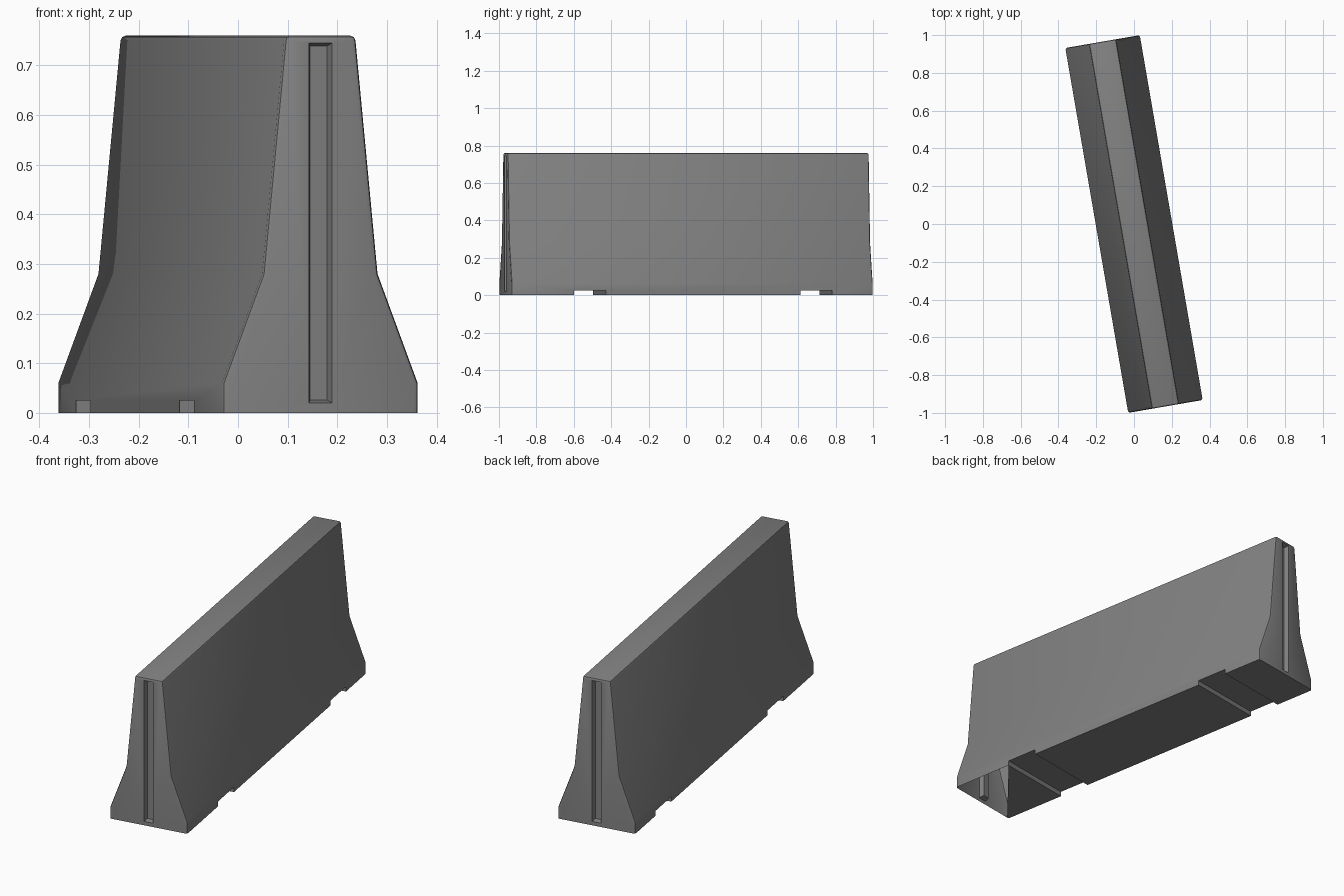
import bpy, bmesh, math
from mathutils import Matrix

if "Cube" in bpy.data.objects:
    bpy.data.objects.remove(bpy.data.objects["Cube"])

L, W, H = 0.98, 0.20, 0.76        # half length, half base width, height
SPIN = math.radians(9.78)

concrete = bpy.data.materials.new("concrete grey")
concrete.diffuse_color = (0.22, 0.22, 0.22, 1)
concrete.use_nodes = True
concrete.node_tree.nodes["Principled BSDF"].inputs["Base Color"].default_value = concrete.diffuse_color


def make_object(name, bm):
    bmesh.ops.recalc_face_normals(bm, faces=bm.faces)
    me = bpy.data.meshes.new(name)
    bm.to_mesh(me)
    bm.free()
    me.materials.append(concrete)
    ob = bpy.data.objects.new(name, me)
    bpy.context.collection.objects.link(ob)
    return ob


# barrier body: stepped profile extruded along its length
side = [(W, 0), (W, 0.06), (0.118, 0.28), (0.072, H)]
profile = side + [(-x, z) for x, z in reversed(side)]
bm = bmesh.new()
end = bm.faces.new([bm.verts.new((x, -L, z)) for x, z in profile])
ext = bmesh.ops.extrude_face_region(bm, geom=[end], use_keep_orig=True)
bmesh.ops.translate(bm, vec=(0, 2 * L, 0),
                    verts=[g for g in ext["geom"] if isinstance(g, bmesh.types.BMVert)])


# soften the end outlines and the top edges
def is_soft(e):
    a, b = (v.co for v in e.verts)
    if max(a.z, b.z) < 0.001:
        return False
    return abs(a.y - b.y) < 0.001 or min(a.z, b.z) > H - 0.001


bmesh.ops.bevel(bm, geom=[e for e in bm.edges if is_soft(e)], offset=0.01,
                segments=2, profile=0.5, affect='EDGES')
body = make_object("barrier_body", bm)

cutters = []
# tapered joint slot in each end
for s in (-1, 1):
    bm = bmesh.new()
    rings = []
    for depth, t in ((0.02, -0.0048), (-0.025, 0.006)):
        y = s * (L + depth)
        x, z0, z1 = 0.0235 - t, 0.02 + t, 0.745 - t
        rings.append([bm.verts.new(c) for c in
                      ((-x, y, z0), (x, y, z0), (x, y, z1), (-x, y, z1))])
    for r in rings:
        bm.faces.new(r)
    for i in range(4):
        j = (i + 1) % 4
        bm.faces.new((rings[0][i], rings[0][j], rings[1][j], rings[1][i]))
    cutters.append(make_object("slot_cutter", bm))

# lifting channels across the underside
for y in (-0.555, 0.672):
    bm = bmesh.new()
    bmesh.ops.create_cube(bm, size=1, matrix=Matrix.Translation((0, y, 0))
                          @ Matrix.Diagonal((0.6, 0.172, 0.05, 1)))
    cutters.append(make_object("channel_cutter", bm))

bpy.context.view_layer.objects.active = body
for c in cutters:
    c.hide_render = True
    m = body.modifiers.new("cut", 'BOOLEAN')
    m.operation, m.solver, m.object = 'DIFFERENCE', 'EXACT', c
    bpy.ops.object.modifier_apply(modifier=m.name)
for c in cutters:
    bpy.data.objects.remove(c)

# open corner under the front end, then turn the barrier into place
bm = bmesh.new()
bm.from_mesh(body.data)
under = [f for f in bm.faces if f.normal.z < -0.9 and f.calc_center_median().z < 0.001
         and max(v.co.y for v in f.verts) < -0.6]
for f in under:
    keep = [v for v in f.verts if not (v.co.x > 0 and v.co.y < -0.9)]
    bm.faces.remove(f)
    if len(keep) > 2:
        bm.faces.new(keep)
bmesh.ops.rotate(bm, verts=bm.verts, cent=(0, 0, 0), matrix=Matrix.Rotation(SPIN, 3, 'Z'))
bm.to_mesh(body.data)
bm.free()

for o in bpy.context.selected_objects:
    o.select_set(False)
body.select_set(True)
bpy.ops.object.shade_smooth_by_angle(angle=math.radians(30))
